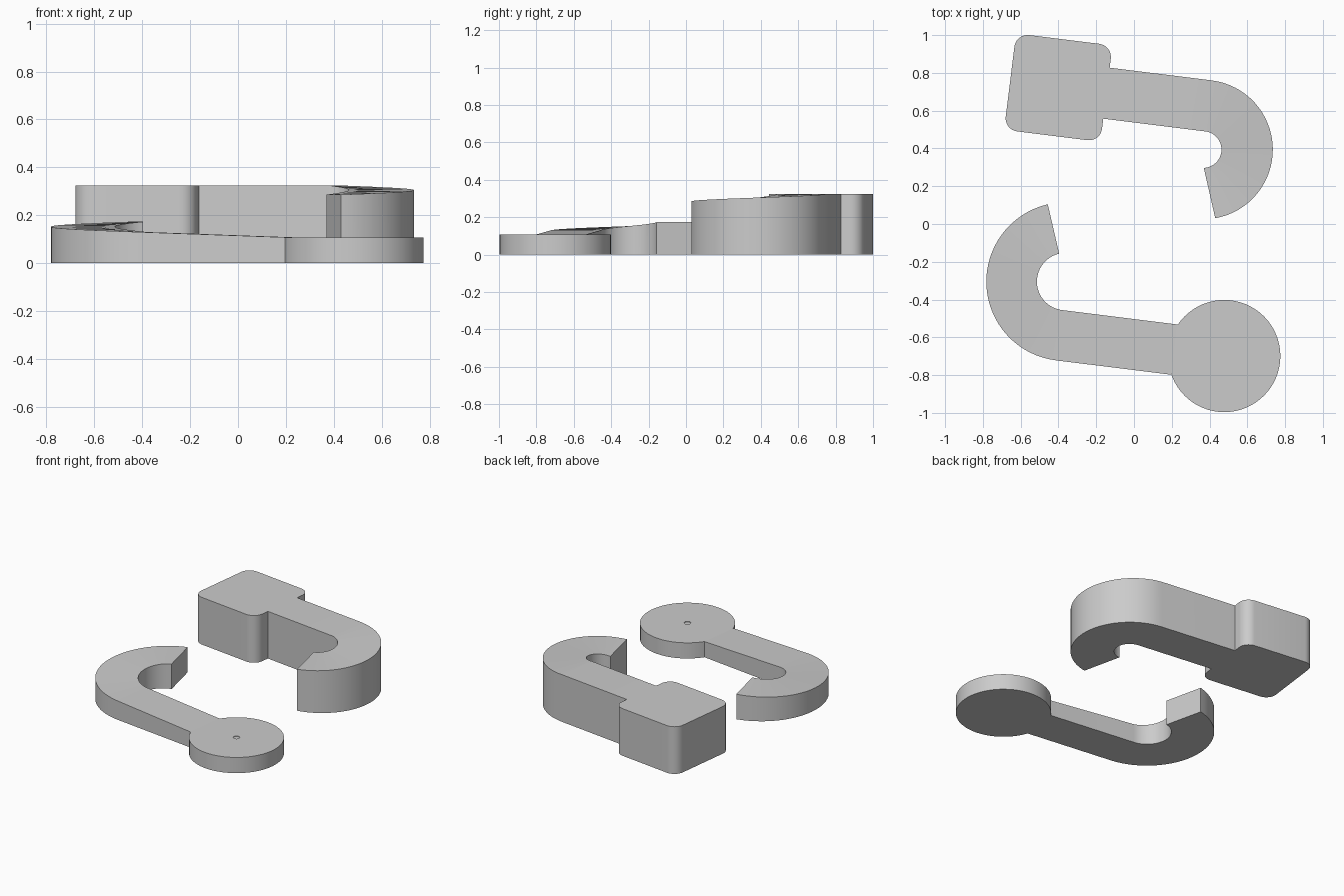
import bpy, bmesh
from math import radians, cos, sin, pi
from mathutils import Vector

if "Cube" in bpy.data.objects:
    bpy.data.objects.remove(bpy.data.objects["Cube"])

TILT = radians(-7.1)
SEG = 32


def finish(bm, name):
    bmesh.ops.recalc_face_normals(bm, faces=bm.faces)
    me = bpy.data.meshes.new(name)
    bm.to_mesh(me)
    bm.free()
    ob = bpy.data.objects.new(name, me)
    bpy.context.collection.objects.link(ob)
    bpy.ops.object.select_all(action='DESELECT')
    ob.select_set(True)
    bpy.context.view_layer.objects.active = ob
    bpy.ops.object.shade_smooth_by_angle(angle=radians(30))
    return ob


def polar(c, r, deg):
    a = radians(deg)
    return Vector((c[0] + r * cos(a), c[1] + r * sin(a)))


def hook(name, c, r_in, r_out, start, end_in, end_out, bar, z_bar, z_start, z_end):
    """Straight bar running into a curved hook; the top slopes along the arc."""
    back = Vector((cos(TILT), sin(TILT))) * bar
    secs = [(polar(c, r_in, start) + back, polar(c, r_out, start) + back, z_bar)]
    for i in range(SEG + 1):
        t = i / SEG
        secs.append((polar(c, r_in, start + (end_in - start) * t),
                     polar(c, r_out, start + (end_out - start) * t),
                     z_start + (z_end - z_start) * t))
    bm = bmesh.new()
    rows = [[bm.verts.new((p.x, p.y, z)) for p, z in ((a, 0), (b, 0), (b, h), (a, h))]
            for a, b, h in secs]
    for r, s in zip(rows, rows[1:]):
        for k in range(4):
            bm.faces.new((r[k], r[(k + 1) % 4], s[(k + 1) % 4], s[k]))
    bm.faces.new(rows[0])
    bm.faces.new(rows[-1])
    return finish(bm, name)


def prism(name, pts, h):
    """Flat outline extruded up from the ground."""
    bm = bmesh.new()
    f = bm.faces.new([bm.verts.new((x, y, 0)) for x, y in pts])
    top = bmesh.ops.extrude_face_region(bm, geom=[f])['geom']
    bmesh.ops.translate(bm, vec=(0, 0, h),
                        verts=[g for g in top if isinstance(g, bmesh.types.BMVert)])
    return finish(bm, name)


# rounded square pad
half, rad = 0.257, 0.07
pad = []
for q, (sx, sy) in enumerate(((1, 1), (-1, 1), (-1, -1), (1, -1))):
    for i in range(9):
        a = (q + i / 8) * pi / 2
        x = sx * (half - rad) + rad * cos(a)
        y = sy * (half - rad) + rad * sin(a)
        pad.append((-0.401 + x * cos(TILT) - y * sin(TILT),
                    0.722 + x * sin(TILT) + y * cos(TILT)))
prism("square_pad", pad, 0.325)

# tall hook with bar towards the square pad
hook("tall_hook", (0.366, 0.394), 0.097, 0.369, 82.9, -88, -80, -0.546, 0.325, 0.325, 0.286)

# low hook with bar towards the round pad
hook("low_hook", (-0.362, -0.305), 0.152, 0.42, 262.9, 103, 103, 0.615, 0.108, 0.13, 0.173)

# round pad with a tiny central dimple
bm = bmesh.new()
rings = []
for r, z in ((0.297, 0), (0.297, 0.108), (0.021, 0.108), (0.021, 0.104)):
    rings.append([bm.verts.new((0.478 + r * cos(2 * pi * i / 64),
                                -0.699 + r * sin(2 * pi * i / 64), z)) for i in range(64)])
for a, b in zip(rings, rings[1:]):
    for i in range(64):
        j = (i + 1) % 64
        bm.faces.new((a[i], a[j], b[j], b[i]))
bm.faces.new(rings[0])
bm.faces.new(rings[-1])
finish(bm, "round_pad")
